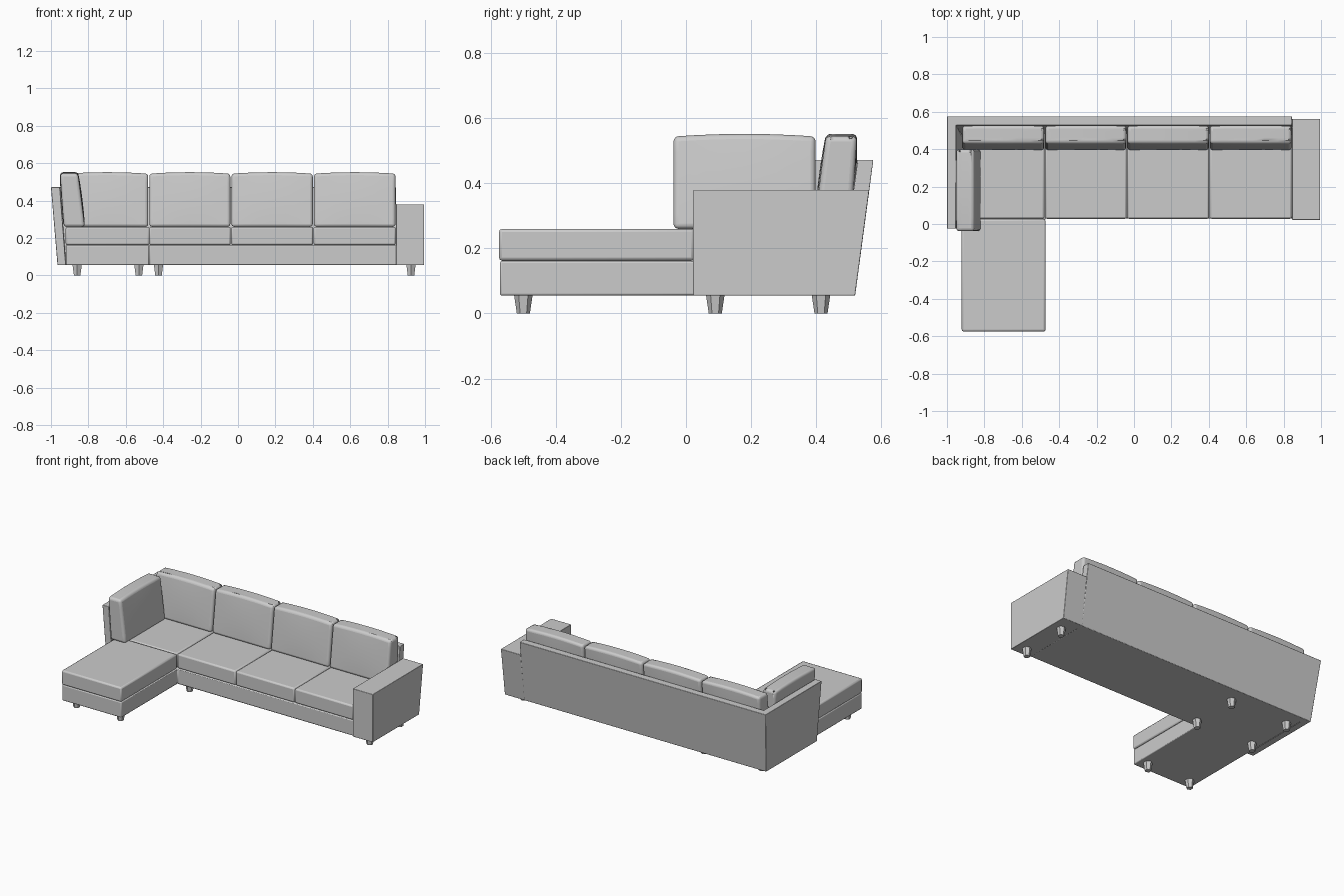
import bpy, bmesh, math
from mathutils import Matrix, Vector

if "Cube" in bpy.data.objects:
    bpy.data.objects.remove(bpy.data.objects["Cube"])


def finish(bm, name, bevel=0.0, segs=2, angle=35):
    bmesh.ops.recalc_face_normals(bm, faces=bm.faces)
    me = bpy.data.meshes.new(name)
    bm.to_mesh(me)
    bm.free()
    ob = bpy.data.objects.new(name, me)
    bpy.context.collection.objects.link(ob)
    if bevel:
        m = ob.modifiers.new("bevel", 'BEVEL')
        m.width, m.segments = bevel, segs
        m.limit_method, m.angle_limit = 'ANGLE', math.radians(50)
    bpy.ops.object.select_all(action='DESELECT')
    ob.select_set(True)
    bpy.context.view_layer.objects.active = ob
    bpy.ops.object.shade_smooth_by_angle(angle=math.radians(angle))
    return ob


def loft(name, low, z0, high, z1, bevel=0.0):
    """Solid between two outlines with the same number of points."""
    bm = bmesh.new()
    a = [bm.verts.new((x, y, z0)) for x, y in low]
    b = [bm.verts.new((x, y, z1)) for x, y in high]
    bm.faces.new(a)
    bm.faces.new(b)
    n = len(a)
    for i in range(n):
        j = (i + 1) % n
        bm.faces.new((a[i], a[j], b[j], b[i]))
    return finish(bm, name, bevel)


def rect(x0, x1, y0, y1):
    return [(x0, y0), (x1, y0), (x1, y1), (x0, y1)]


def pillow(name, width, loc, turn=0):
    """Soft upright cushion, leaning backwards, with a crowned top and front."""
    bm = bmesh.new()
    bmesh.ops.create_cube(bm, size=2)
    bmesh.ops.subdivide_edges(bm, edges=bm.edges, cuts=5, use_grid_fill=True)
    for v in bm.verts:
        x, y, z = v.co
        crown_z = 0.008 * (1 - x * x) * max(z, 0)
        crown_y = 0.006 * (1 - x * x) * (1 - z * z) * y
        depth = 0.052 - 0.004 * z
        v.co = (x * width / 2, y * depth + crown_y + 0.014 * z,
                z * 0.142 + crown_z)
    M = Matrix.Translation(Vector(loc)) @ Matrix.Rotation(turn, 4, 'Z')
    bmesh.ops.transform(bm, matrix=M, verts=bm.verts)
    return finish(bm, name, 0.026, 4, 60)


# Leaning back and left side panel in one L-shaped shell
loft("back_and_side_panel",
     [(-.965, -.025), (-.92, -.025), (-.92, .47), (.85, .47), (.85, .52), (-.965, .52)], .055,
     [(-1, -.025), (-.952, -.025), (-.952, .528), (.845, .528), (.845, .576), (-1, .576)], .472,
     0.003)

# Right armrest, its rear following the slope of the back
loft("right_armrest", rect(.845, .995, .022, .52), .055,
     rect(.845, .995, .022, .563), .38, 0.003)

# L-shaped base under the seats
plan = [(-.92, -.572), (-.475, -.572), (-.475, .03), (.85, .03), (.85, .5), (-.92, .5)]
loft("base", plan, .055, plan, .161, 0.006)

# Seat cushions and the chaise cushion
xs = [-.92, -.477, -.038, .403, .845]
for i in range(4):
    r = rect(xs[i] + .001, xs[i + 1] - .001, .028, .49)
    loft(f"seat_cushion_{i + 1}", r, .162, r, .26, 0.01)
r = rect(-.921, -.473, -.575, .026)
loft("chaise_cushion", r, .162, r, .26, 0.01)

# Back cushions and the side cushion
for i in range(4):
    pillow(f"back_cushion_{i + 1}", xs[i + 1] - xs[i] - .006,
           ((xs[i] + xs[i + 1]) / 2, .464, .402))
pillow("side_cushion", .437, (-.889, .18, .402), math.pi / 2)

# Tapered legs
spots = [(x, y) for x in (-.86, -.425, .925) for y in (.09, .415)]
spots += [(-.86, -.5), (-.53, -.5)]
for i, (x, y) in enumerate(spots):
    bm = bmesh.new()
    bmesh.ops.create_cone(bm, cap_ends=True, segments=6, radius1=.02, radius2=.029, depth=.06,
                          matrix=Matrix.Translation((x, y, .03)))
    finish(bm, f"leg_{i + 1}")
